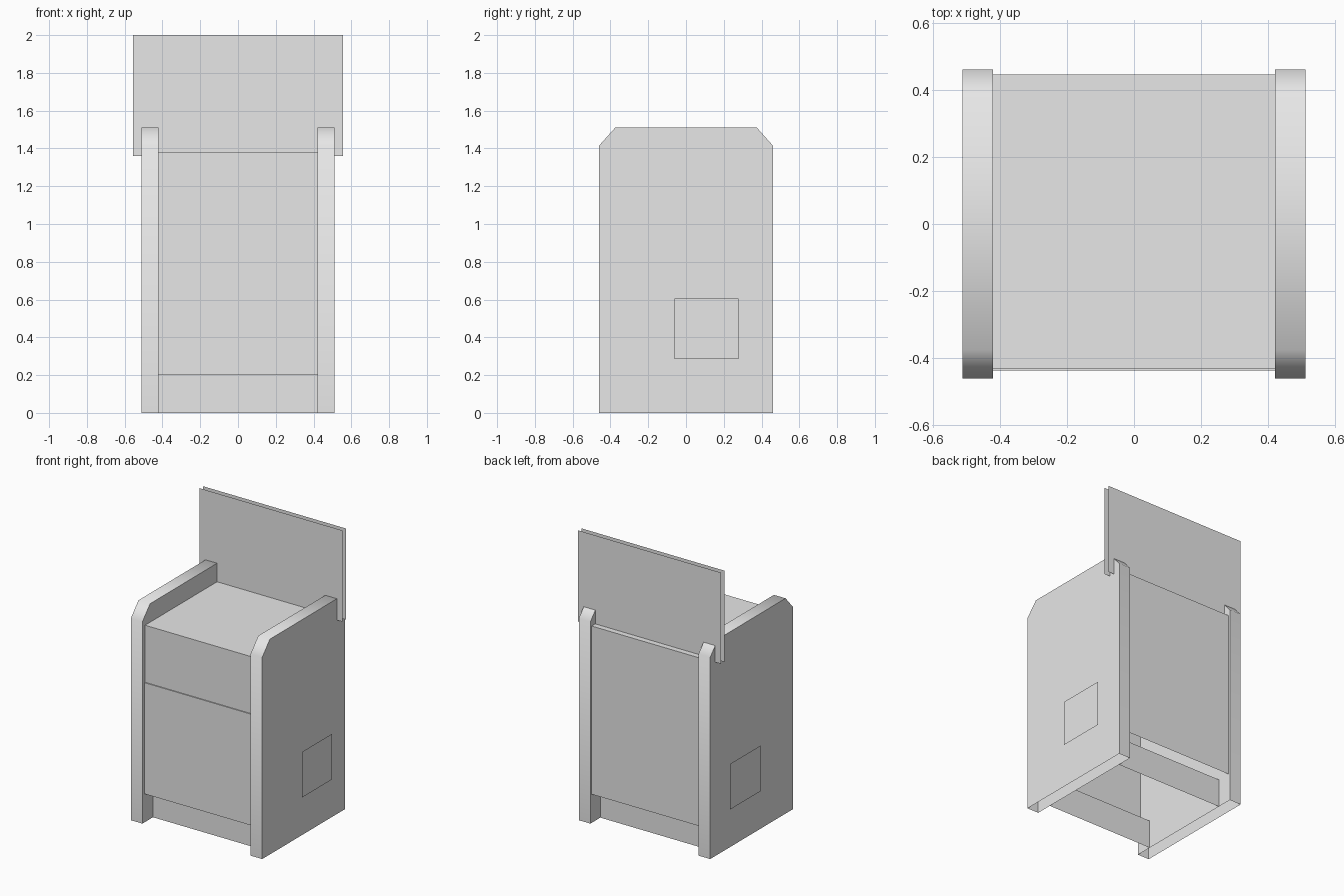
import bpy
import bmesh
import math

cube = bpy.data.objects.get("Cube")
if cube:
    bpy.data.objects.remove(cube, do_unlink=True)

grey = bpy.data.materials.new("light grey")
grey.use_nodes = True
grey.diffuse_color = (0.8, 0.8, 0.8, 1)
grey.node_tree.nodes["Principled BSDF"].inputs["Base Color"].default_value = (0.8, 0.8, 0.8, 1)


def sweep(name, profile, x0, x1, caps=False, smooth=False):
    """Sweep an open (y, z) profile along x; rising profiles face the front."""
    bm = bmesh.new()
    a = [bm.verts.new((x0, y, z)) for y, z in profile]
    b = [bm.verts.new((x1, y, z)) for y, z in profile]
    for i in range(len(profile) - 1):
        bm.faces.new((a[i], b[i], b[i + 1], a[i + 1]))
    if caps:
        bm.faces.new(a)
        bm.faces.new(b[::-1])
    return finish(name, bm, smooth)


def finish(name, bm, smooth=False):
    mesh = bpy.data.meshes.new(name)
    bm.to_mesh(mesh)
    bm.free()
    mesh.materials.append(grey)
    obj = bpy.data.objects.new(name, mesh)
    bpy.context.collection.objects.link(obj)
    if smooth:
        bpy.ops.object.select_all(action='DESELECT')
        obj.select_set(True)
        bpy.context.view_layer.objects.active = obj
        bpy.ops.object.shade_smooth_by_angle(angle=math.radians(60))
    return obj


# Cabinet shell between the sides, open underneath, lower front slightly proud
sweep("cabinet_shell",
      [(-0.437, 0.2), (-0.437, 0.98), (-0.43, 0.98), (-0.43, 1.38),
       (0.445, 1.38), (0.445, 0.2)], -0.42, 0.42)

# Recessed kick plates
sweep("front_kick_plate", [(-0.343, 0), (-0.343, 0.2)], -0.42, 0.42)
sweep("back_kick_plate", [(0.35, 0.2), (0.35, 0)], -0.42, 0.42)

# Raised sign made of two thin sheets
sweep("sign_front_sheet", [(0.368, 1.36), (0.368, 2)], -0.555, 0.555)
sweep("sign_back_sheet", [(0.405, 2), (0.405, 1.36)], -0.555, 0.555)

# Side panels with clipped top corners, and a square plate standing off each
side_profile = [(-0.46, 0), (-0.46, 1.415), (-0.375, 1.51),
                (0.375, 1.51), (0.46, 1.415), (0.46, 0)]
plate_outline = [(-0.06, 0.285), (0.277, 0.285), (0.277, 0.605), (-0.06, 0.605)]
for side, s in (("left", 1), ("right", -1)):
    x0, x1 = sorted((s * 0.42, s * 0.51))
    sweep(side + "_side_panel", side_profile, x0, x1, caps=True, smooth=True)
    bm = bmesh.new()
    bm.faces.new([bm.verts.new((s * 0.537, y, z)) for y, z in plate_outline[::s]])
    finish(side + "_side_plate", bm)
